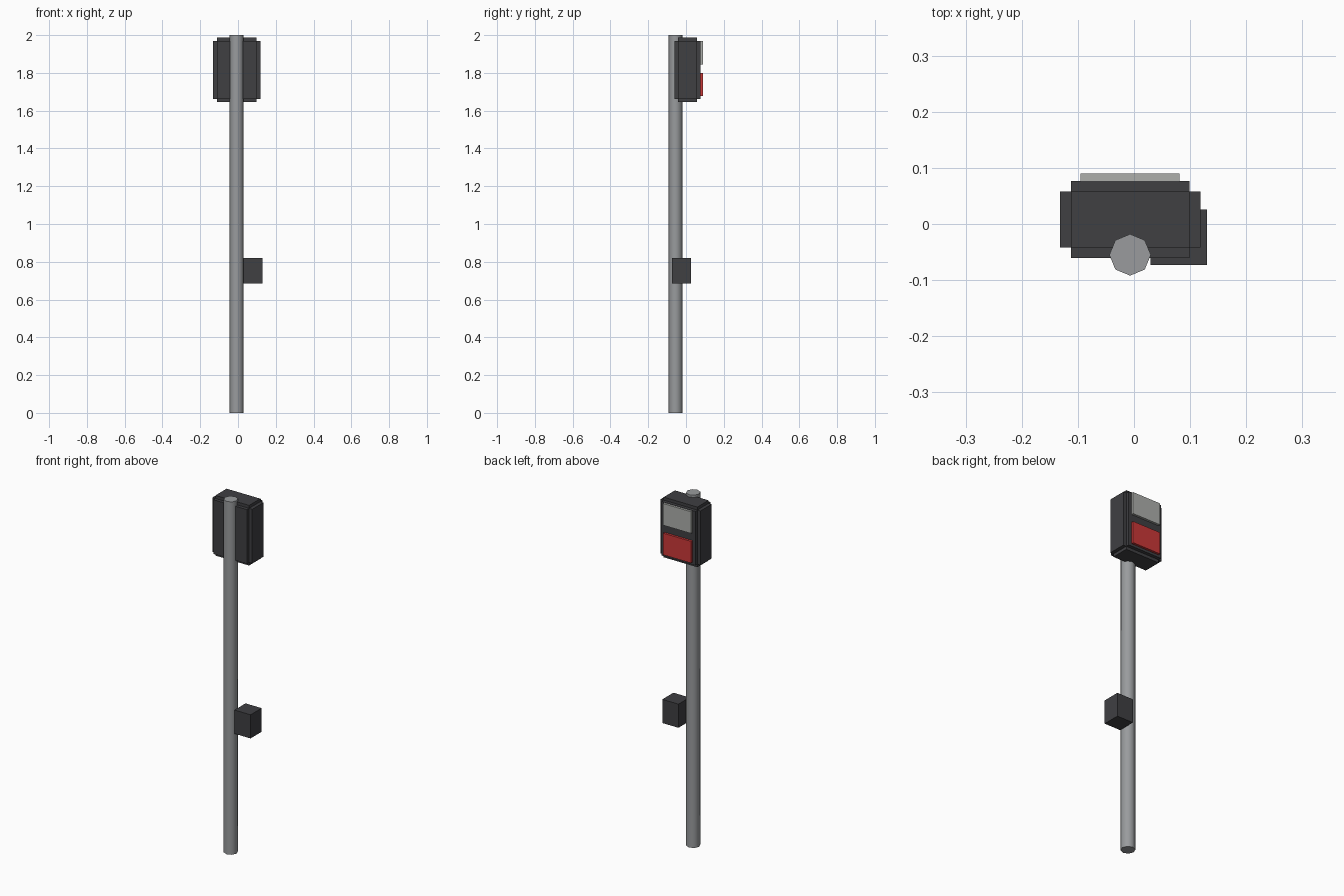
import bpy, bmesh, math
from mathutils import Vector

if "Cube" in bpy.data.objects:
    bpy.data.objects.remove(bpy.data.objects["Cube"])


def material(name, rgb):
    m = bpy.data.materials.new(name)
    m.diffuse_color = (*rgb, 1)
    m.use_nodes = True
    m.node_tree.nodes["Principled BSDF"].inputs["Base Color"].default_value = m.diffuse_color
    return m


def box(name, lo, hi, mat, step=None):
    """Box from corner to corner; step pushes every face outward per axis."""
    lo, hi = Vector(lo), Vector(hi)
    bm = bmesh.new()
    bmesh.ops.create_cube(bm, size=1)
    for v in bm.verts:
        v.co = (lo + hi) / 2 + v.co * (hi - lo)
    if step:
        bm.normal_update()
        faces = bmesh.ops.extrude_discrete_faces(bm, faces=bm.faces[:])["faces"]
        bm.normal_update()
        for f in faces:
            shift = f.normal * Vector(step)
            offset = Vector(a * b for a, b in zip(f.normal, step))
            bmesh.ops.translate(bm, verts=f.verts[:], vec=offset)
    me = bpy.data.meshes.new(name)
    bm.to_mesh(me)
    bm.free()
    me.materials.append(mat)
    ob = bpy.data.objects.new(name, me)
    bpy.context.collection.objects.link(ob)
    return ob


dark = material("dark_housing", (0.05, 0.05, 0.055))
steel = material("steel", (0.32, 0.33, 0.34))
white = material("white_lens", (0.42, 0.43, 0.41))
red = material("red_lens", (0.6, 0.04, 0.04))

# Eight-sided pole
bpy.ops.mesh.primitive_cylinder_add(vertices=8, radius=0.037, depth=2,
                                    location=(-0.007, -0.055, 1))
pole = bpy.context.object
pole.name = "pole"
pole.data.materials.append(steel)
bpy.ops.object.shade_smooth_by_angle(angle=math.radians(50))

# Signal housing with every face stepped outward
box("signal_housing", (-0.112, -0.042, 1.663), (0.099, 0.058, 1.97), dark,
    step=(0.0195, 0.019, 0.017))

# Signal lenses on the back-facing side
for name, z, mat in (("upper_lens", 1.845, white), ("lower_lens", 1.677, red)):
    box(name, (-0.095, 0.07, z), (0.081, 0.09, z + 0.123), mat)

# Push-button box beside the pole
box("button_box", (0.029, -0.073, 0.686), (0.13, 0.026, 0.82), dark)
